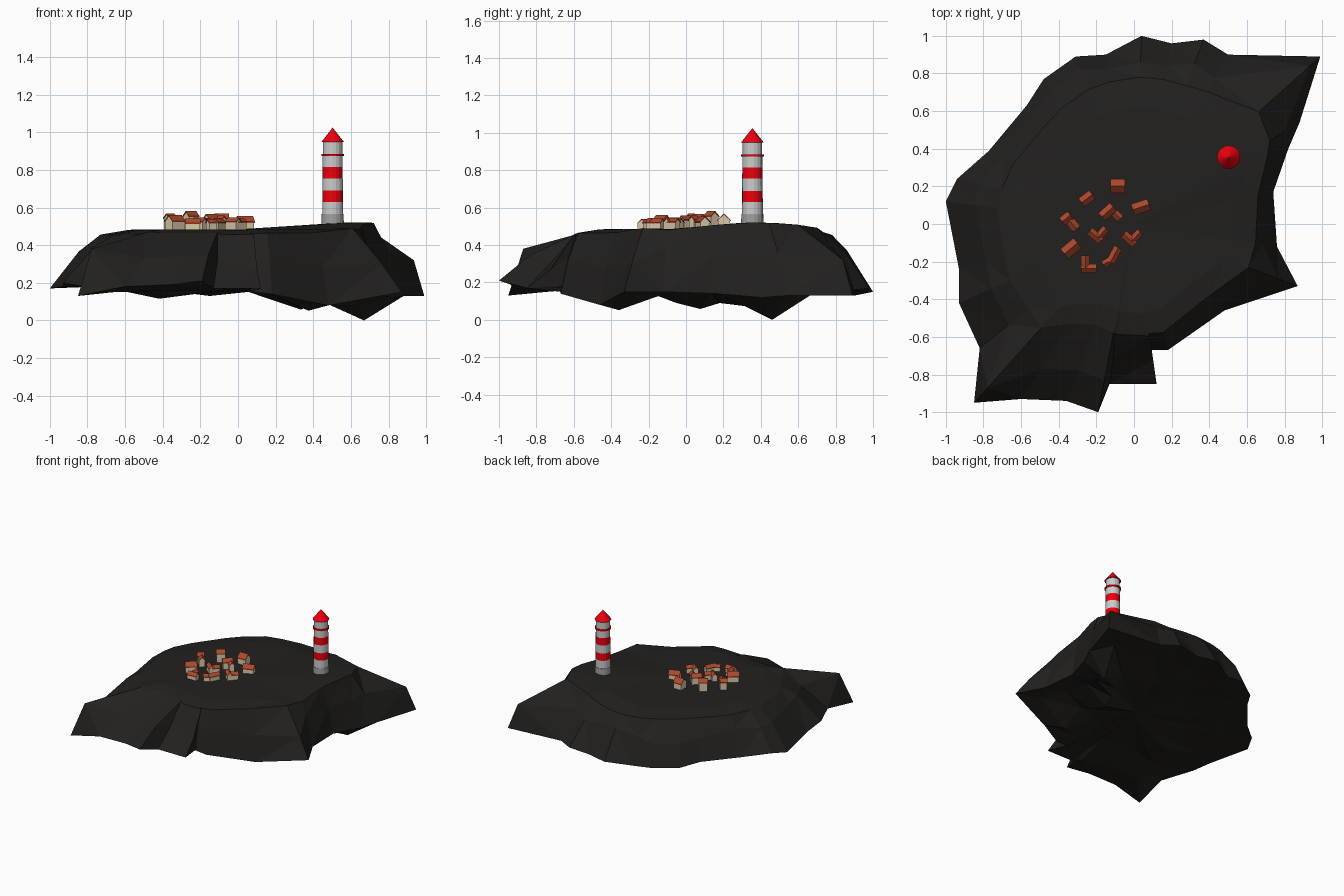
import bpy, bmesh, math, random
from mathutils import Matrix, Vector

if "Cube" in bpy.data.objects:
    bpy.data.objects.remove(bpy.data.objects["Cube"])

random.seed(4)


def mat(name, col):
    m = bpy.data.materials.new(name)
    m.diffuse_color = (*col, 1)
    m.use_nodes = True
    m.node_tree.nodes["Principled BSDF"].inputs["Base Color"].default_value = m.diffuse_color
    return m


ROCK = mat("dark_rock", (.016, .015, .013))
WHITE = mat("white_paint", (.7, .7, .7))
RED = mat("red_paint", (.85, .0, .004))
STONE = mat("stone", (.35, .35, .35))
WALL = mat("cream_wall", (.72, .6, .4))
TILE = mat("roof_tile", (.42, .065, .025))


def finish(name, bm, m):
    bmesh.ops.recalc_face_normals(bm, faces=bm.faces)
    me = bpy.data.meshes.new(name)
    bm.to_mesh(me)
    bm.free()
    me.materials.append(m)
    ob = bpy.data.objects.new(name, me)
    bpy.context.collection.objects.link(ob)
    return ob


# Island coast: x, y, z, plateau edge as a fraction of the coast radius
COAST = [
    (.99, .89, .13, .67), (.5, .9, .16, .78), (.37, .98, .17, .75), (.2, .96, .15, .8),
    (.04, 1, .15, .78), (-.15, .9, .13, .84), (-.31, .89, .15, .8), (-.48, .77, .15, .8),
    (-.57, .63, .17, .83), (-.77, .39, .17, .83), (-.94, .24, .19, .75), (-1, .12, .17, .73),
    (-.93, -.24, .18, .74), (-.93, -.42, .2, .71), (-.82, -.66, .18, .68), (-.85, -.95, .13, .58),
    (-.6, -.93, .18, .57), (-.36, -.94, .19, .57), (-.19, -1, .21, .58), (-.13, -.85, .17, .69),
    (.12, -.85, .17, .7), (.08, -.67, .15, .87), (.18, -.67, .14, .86), (.48, -.46, .08, .83),
    (.87, -.33, .15, .7), (.76, -.12, .15, .85), (.74, .17, .14, .89), (.82, .40, .12, .86),
    (.88, .54, .13, .82)]
# spurs whose ridge runs almost to the tip: index -> position, height
SPURS = {0: (.83, .32), 15: (.8, .38), 19: (.5, .31), 20: (.5, .27), 24: (.6, .3)}
# deep lobes of the underside: x, y, depth
LOBES = [(.67, .43, .16), (.36, .09, .12), (.36, -.3, .12), (-.47, -.25, .05)]


def ground(x, y):
    return .482 + .04 * math.exp(-((x - .6) ** 2 + (y - .42) ** 2) / .14)


def under(x, y):
    return .17 - sum(d * math.exp(-((x - a) ** 2 + (y - b) ** 2) / .025) for a, b, d in LOBES)


# Island: rings from underside centre over the coast to the plateau centre
rings = [[] for _ in range(6)]
for i, (x, y, z, k) in enumerate(COAST):
    j = random.uniform(-.02, .02)
    rings[0].append((x * .45, y * .45, under(x * .45, y * .45) + j))
    rings[1].append((x * .78, y * .78, min(z + .02, under(x * .78, y * .78) - j)))
    rings[2].append((x, y, z))
    top = ground(x * k, y * k) - (.022 if x < .5 else 0) + j * .4
    t, mz = SPURS.get(i, (.5 + 8 * j, z + (top - z) * .52 + .03 - j * 2))
    s = k + (1 - k) * t
    rings[3].append((x * s, y * s, mz))
    rings[4].append((x * k, y * k, top))
    rings[5].append((x * k * .8, y * k * .8, ground(x * k * .8, y * k * .8) + j * .15))
low = min(range(len(COAST)), key=lambda i: rings[1][i][2])
rings[1][low] = (.67, .46, 0)
bm = bmesh.new()
vs = [[bm.verts.new(p) for p in r] for r in rings]
n = len(COAST)
for a, b in zip(vs, vs[1:]):
    for i in range(n):
        j = (i + 1) % n
        bm.faces.new((a[i], a[j], b[j], b[i]))
for r, z in ((vs[0], .17), (vs[-1], .484)):
    c = bm.verts.new((0, 0, z))
    for i in range(n):
        bm.faces.new((r[i], r[(i + 1) % n], c))
bmesh.ops.triangulate(bm, faces=bm.faces[:])
finish("island", bm, ROCK)


# Lighthouse: stacked bands
def drum(name, r1, r2, z1, z2, m):
    bm = bmesh.new()
    bmesh.ops.create_cone(bm, cap_ends=True, segments=18, radius1=r1, radius2=r2, depth=z2 - z1,
                          matrix=Matrix.Translation((.503, .355, (z1 + z2) / 2)))
    finish(name, bm, m)


def tower_r(z):
    return .056 - .008 * (z - .566)


drum("lighthouse_base", .061, .059, .49, .566, STONE)
edges = [.566, .63, .69, .755, .815, .877]
for i, (z1, z2) in enumerate(zip(edges, edges[1:])):
    drum(f"tower_band_{i}", tower_r(z1), tower_r(z2), z1, z2, RED if i % 2 else WHITE)
drum("balcony", .061, .061, .873, .885, RED)
drum("lantern_room", .052, .052, .885, .95, WHITE)
drum("lighthouse_roof", .062, .0, .947, 1.025, RED)


# Village: gabled wings, ridge along local x
def prism(name, profile, length, mtx, m):
    bm = bmesh.new()
    ends = [[bm.verts.new(mtx @ Vector((x, y, z))) for y, z in profile]
            for x in (-length / 2, length / 2)]
    for e in ends:
        bm.faces.new(e)
    c = len(profile)
    for i in range(c):
        j = (i + 1) % c
        bm.faces.new((ends[0][i], ends[0][j], ends[1][j], ends[1][i]))
    finish(name, bm, m)


def wing(tag, mtx, length, w, h):
    h2 = h + w * .45
    e = h - w * .06
    o = w * .56
    prism("house_walls_" + tag, [(-w / 2, -.02), (w / 2, -.02), (w / 2, h), (0, h2), (-w / 2, h)],
          length, mtx, WALL)
    prism("house_roof_" + tag, [(-o, e), (0, h2 + .001), (o, e), (o, e + .006), (0, h2 + .007),
                                (-o, e + .006)], length + .006, mtx, TILE)


# x, y, angle, length, width, wall height, side wing (1 right end, -1 left end)
HOUSES = [(-.087, .203, 0, .07, .066, .05, 0), (-.25, .135, 37, .065, .05, .07, 0),
          (-.36, .03, 38, .05, .045, .06, 0), (-.325, -.003, -50, .055, .045, .05, 0),
          (-.14, .065, 42, .075, .05, .055, 0), (-.088, .043, -45, .04, .04, .05, 0),
          (.037, .09, 18, .085, .055, .04, 0), (-.205, -.063, -40, .075, .04, .04, 1),
          (-.025, -.08, -42, .075, .04, .04, 1), (-.335, -.13, 40, .085, .06, .045, 0),
          (-.24, -.237, 0, .078, .042, .033, -1), (-.105, -.165, 62, .085, .042, .036, 0),
          (-.135, -.2, 30, .06, .036, .034, 0)]
for i, (x, y, a, l, w, h, side) in enumerate(HOUSES):
    base = Matrix.Translation((x, y, .482)) @ Matrix.Rotation(math.radians(a), 4, 'Z')
    wing(str(i), base, l, w, h)
    if side:
        turn = Matrix.Rotation(math.pi / 2, 4, 'Z')
        wing(f"{i}_side", base @ Matrix.Translation((side * (l - w) / 2, w * .85, -.001)) @ turn,
             w * 1.5, w * .95, h)
